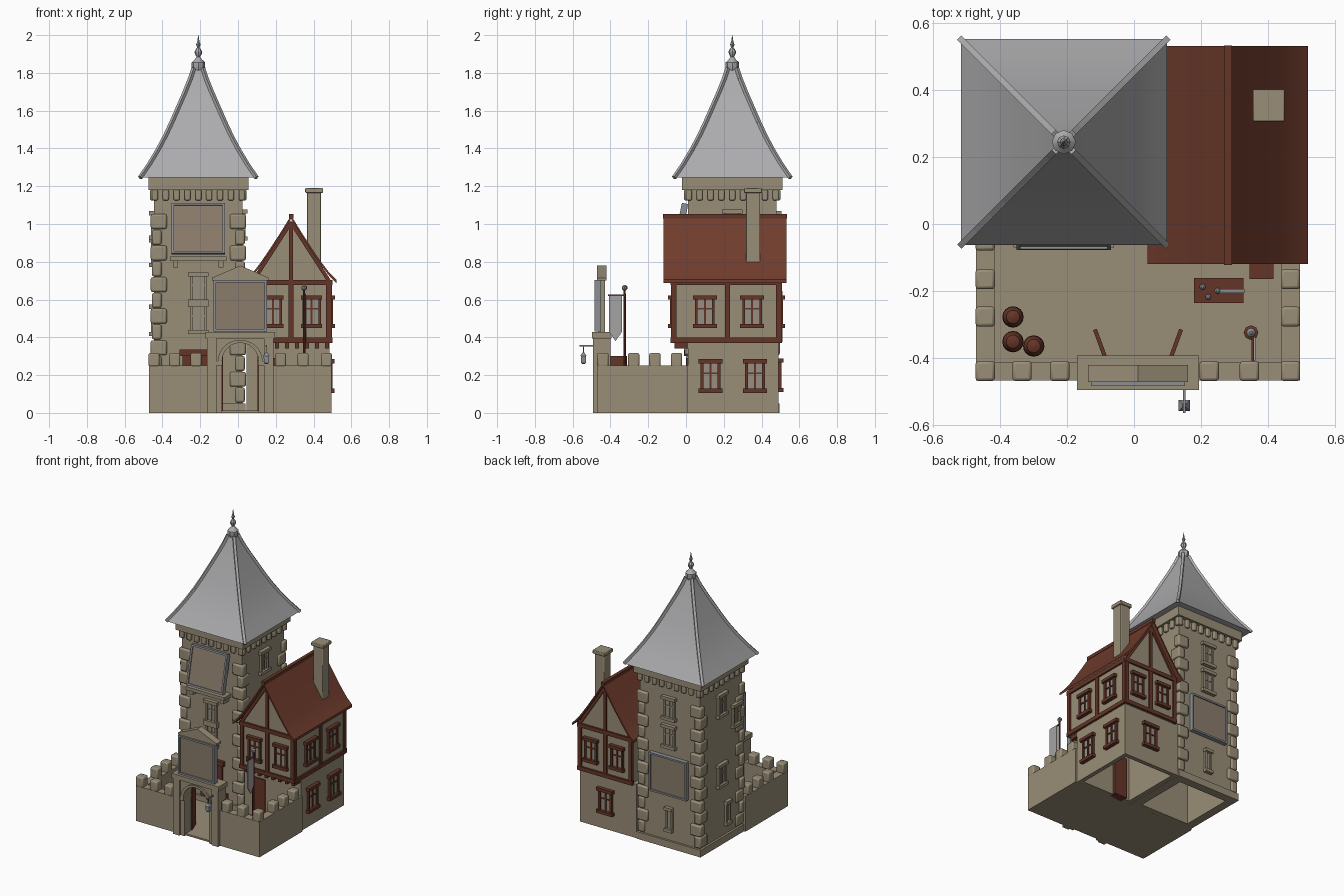
import bpy, bmesh, math
from mathutils import Matrix, Vector

if "Cube" in bpy.data.objects:
    bpy.data.objects.remove(bpy.data.objects["Cube"])


def lin(c):
    c /= 255
    return c / 12.92 if c <= 0.04045 else ((c + 0.055) / 1.055) ** 2.4


def material(name, r, g, b):
    m = bpy.data.materials.new(name)
    m.diffuse_color = (lin(r), lin(g), lin(b), 1)
    m.use_nodes = True
    m.node_tree.nodes["Principled BSDF"].inputs["Base Color"].default_value = m.diffuse_color
    return m


STONE, SLATE, TILE, TIMBER, PANEL, IRON, GLASS, CLOTH = range(8)
MATS = [material("stone", 153, 142, 119), material("grey_slate", 172, 171, 173),
        material("brown_tile", 112, 60, 45), material("timber", 100, 53, 39),
        material("panel", 139, 124, 107), material("iron", 140, 142, 148),
        material("glass", 150, 143, 130), material("cloth", 165, 163, 162)]
I4 = Matrix.Identity(4)


def paint(verts, mi):
    for f in {f for v in verts for f in v.link_faces}:
        f.material_index = mi


def box(bm, x0, x1, y0, y1, z0, z1, mi=STONE, M=I4):
    T = Matrix.Translation(((x0 + x1) / 2, (y0 + y1) / 2, (z0 + z1) / 2))
    S = Matrix.Diagonal((x1 - x0, y1 - y0, z1 - z0, 1))
    paint(bmesh.ops.create_cube(bm, size=1, matrix=M @ T @ S)["verts"], mi)


def beam(bm, a, b, w, mi):
    a, b = Vector(a), Vector(b)
    R = (b - a).to_track_quat('Z', 'Y').to_matrix().to_4x4()
    M = Matrix.Translation((a + b) / 2) @ R @ Matrix.Diagonal((w, w, (b - a).length, 1))
    paint(bmesh.ops.create_cube(bm, size=1, matrix=M)["verts"], mi)


def prism(bm, pts, y0, y1, mi, M=I4):
    """Extrude an x,z outline from y0 to y1."""
    a = [bm.verts.new(M @ Vector((x, y0, z))) for x, z in pts]
    b = [bm.verts.new(M @ Vector((x, y1, z))) for x, z in pts]
    n = len(pts)
    fs = [bm.faces.new(a), bm.faces.new(b[::-1])]
    fs += [bm.faces.new((a[i], b[i], b[(i + 1) % n], a[(i + 1) % n])) for i in range(n)]
    for f in fs:
        f.material_index = mi


def lathe(bm, cx, cy, prof, n, mi, turn=0.0):
    """Rings of (radius, z) around a vertical axis, capped at both ends."""
    rings = [[bm.verts.new((cx + r * math.cos(turn + 2 * math.pi * k / n),
                            cy + r * math.sin(turn + 2 * math.pi * k / n), z))
              for k in range(n)] for r, z in prof]
    fs = [bm.faces.new(rings[0][::-1]), bm.faces.new(rings[-1])]
    for a, b in zip(rings, rings[1:]):
        fs += [bm.faces.new((a[k], a[(k + 1) % n], b[(k + 1) % n], b[k])) for k in range(n)]
    for f in fs:
        f.material_index = mi


def finish(bm, name, bevel=0):
    bmesh.ops.recalc_face_normals(bm, faces=bm.faces)
    me = bpy.data.meshes.new(name)
    bm.to_mesh(me)
    bm.free()
    for m in MATS:
        me.materials.append(m)
    ob = bpy.data.objects.new(name, me)
    bpy.context.collection.objects.link(ob)
    for o in bpy.context.selected_objects:
        o.select_set(False)
    ob.select_set(True)
    bpy.context.view_layer.objects.active = ob
    bpy.ops.object.shade_smooth_by_angle(angle=math.radians(32))
    if bevel:
        mod = ob.modifiers.new("bevel", 'BEVEL')
        mod.width, mod.segments = bevel, 2
    return ob


def wall_frame(x, y, z, deg):
    """Local frame on a wall: x along it, -y outward, z up."""
    return Matrix.Translation((x, y, z)) @ Matrix.Rotation(math.radians(deg), 4, 'Z')


def window(bm, M, w, h, mi, lip=0.02, cross=True):
    t = 0.014
    box(bm, -w, w, -0.006, 0.005, -h, h, GLASS, M)
    for s in (-1, 1):
        box(bm, s * w - t / 2, s * w + t / 2, -0.016, 0.005, -h, h, mi, M)
        box(bm, -w - lip, w + lip, -0.026, 0.005, s * h - 0.011, s * h + 0.011, mi, M)
    if cross:
        box(bm, -0.005, 0.005, -0.012, 0.004, -h, h, mi, M)
        box(bm, -w, w, -0.012, 0.004, h * 0.15, h * 0.15 + 0.008, mi, M)


def sign(bm, M, w, h):
    box(bm, -w, w, -0.012, 0.012, -h, h, PANEL, M)
    for s in (-1, 1):
        box(bm, s * w - 0.006, s * w + 0.006, -0.02, 0.014, -h, h, IRON, M)
        box(bm, -w - 0.006, w + 0.006, -0.02, 0.014, s * h - 0.006, s * h + 0.006, IRON, M)


def hollow(bm, x0, x1, y0, y1, z0, z1, t):
    box(bm, x0, x1, y0, y0 + t, z0, z1)
    box(bm, x0, x1, y1 - t, y1, z0, z1)
    box(bm, x0, x0 + t, y0 + t, y1 - t, z0, z1)
    box(bm, x1 - t, x1, y0 + t, y1 - t, z0, z1)


# Tower walls, plinth and cornice
TX, TY, TH = -0.21, 0.245, 0.235
bm = bmesh.new()
hollow(bm, TX - TH, TX + TH, TY - TH, TY + TH, 0, 1.185, 0.045)
hollow(bm, TX - TH - 0.015, TX + TH + 0.015, TY - TH - 0.015, TY + TH + 0.015, 0, 0.05, 0.05)
box(bm, TX - 0.265, TX + 0.265, TY - 0.265, TY + 0.265, 1.18, 1.245)
finish(bm, "tower_walls")

# Corner stones, alternating long and short, and the dentils below the cornice
bm = bmesh.new()
for row in range(12):
    z = 0.055 + row * 0.0835
    for sx in (-1, 1):
        for sy in (-1, 1):
            lx, ly = (0.085, 0.05) if row % 2 else (0.05, 0.085)
            out = 0.252 if row % 2 else 0.246
            xs = sorted((TX + sx * out, TX + sx * (out - lx)))
            ys = sorted((TY + sy * out, TY + sy * (out - ly)))
            box(bm, *xs, *ys, z, z + 0.079)
finish(bm, "tower_quoins", 0.01)
bm = bmesh.new()
for deg in (0, 90, 180, 270):
    M = Matrix.Translation((TX, TY, 0)) @ Matrix.Rotation(math.radians(deg), 4, 'Z')
    for k in range(9):
        c = (k - 4) * 0.0575
        box(bm, c - 0.016, c + 0.016, -0.255, -0.23, 1.125, 1.182, STONE, M)
finish(bm, "tower_dentils", 0.007)

# Flared four-sided roof with hip ribs
prof = [(0.308, 1.245), (0.26, 1.315), (0.215, 1.39), (0.175, 1.465), (0.14, 1.54),
        (0.105, 1.62), (0.07, 1.7), (0.042, 1.77), (0.024, 1.825)]
bm = bmesh.new()
lathe(bm, TX, TY, [(r * math.sqrt(2), z) for r, z in prof], 4, SLATE, math.pi / 4)
for sx in (-1, 1):
    for sy in (-1, 1):
        P = [(TX + sx * r, TY + sy * r, z) for r, z in prof]
        for a, b in zip(P, P[1:]):
            beam(bm, a, b, 0.018, SLATE)
finish(bm, "tower_roof")
bm = bmesh.new()
lathe(bm, TX, TY, [(0.028, 1.81), (0.036, 1.83), (0.036, 1.855), (0.018, 1.872), (0.009, 1.885),
                   (0.018, 1.9), (0.02, 1.912), (0.012, 1.928), (0.006, 1.935), (0.012, 1.95),
                   (0.006, 1.965), (0.001, 2.0)], 8, SLATE)
finish(bm, "roof_finial")

# Tower windows, slits, hanging panels and door
bm = bmesh.new()
F, B, L, R = TY - TH, TY + TH, TX - TH, TX + TH
for x, y, z, deg in ((TX, F, 0.66, 0), (TX, F, 0.5, 0), (TX, B, 0.985, 180), (TX, B, 0.785, 180),
                     (L, TY, 0.985, -90), (L, 0.08, 0.855, -90), (L, TY, 0.49, -90), (R, TY, 0.995, 90)):
    window(bm, wall_frame(x, y, z, deg), 0.036, 0.072, STONE, 0.018)
for x, y, deg in ((TX, B, 180), (L, 0.18, -90)):
    window(bm, wall_frame(x, y, 0.2, deg), 0.02, 0.075, STONE, 0.01, False)
finish(bm, "tower_windows")
bm = bmesh.new()
sign(bm, wall_frame(TX, -0.03, 0.975, 0) @ Matrix.Rotation(math.radians(-12), 4, 'X'), 0.135, 0.13)
sign(bm, wall_frame(TX, B + 0.01, 0.51, 180), 0.14, 0.13)
box(bm, TX - 0.15, TX + 0.15, -0.07, 0.02, 0.805, 0.828)
for s in (-1, 1):
    box(bm, TX + s * 0.12 - 0.013, TX + s * 0.12 + 0.013, -0.05, 0.02, 0.77, 0.806)
finish(bm, "tower_panels")
bm = bmesh.new()
box(bm, TX - 0.085, TX + 0.085, F - 0.008, F + 0.01, 0, 0.32, TIMBER)
box(bm, TX - 0.1, TX + 0.1, F - 0.02, F, 0.3, 0.335, TIMBER)
box(bm, 0.11, 0.21, 0.002, 0.06, 0.0, 0.29, TIMBER)
finish(bm, "inner_doors")

# House: hollow ground floor, overhanging upper floor and gable
HX0, HX1, HY0, HY1, RX = 0.075, 0.488, -0.07, 0.497, 0.281
bm = bmesh.new()
hollow(bm, 0.045, 0.485, 0.01, 0.49, 0, 0.38, 0.03)
box(bm, HX0, HX1, HY0, HY1, 0.37, 0.71)
prism(bm, [(HX0, 0.7), (HX1, 0.7), (RX, 1.02)], HY0, HY1, STONE)
finish(bm, "house_walls")

# Timber framing with jetty brackets
bm = bmesh.new()
for y in (HY0, HY1):
    for x in (HX0 + 0.008, RX, HX1 - 0.008):
        box(bm, x - 0.013, x + 0.013, y - 0.01, y + 0.01, 0.37, 0.7, TIMBER)
    box(bm, RX - 0.011, RX + 0.011, y - 0.01, y + 0.01, 0.69, 1.0, TIMBER)
    for z in (0.385, 0.69):
        box(bm, HX0 - 0.008, HX1 + 0.008, y - 0.012, y + 0.012, z - 0.014, z + 0.014, TIMBER)
    for s in (-1, 1):
        beam(bm, (RX + s * 0.2, y, 0.7), (RX, y, 1.01), 0.02, TIMBER)
for z in (0.385, 0.69):
    box(bm, HX1 - 0.012, HX1 + 0.012, HY0, HY1, z - 0.014, z + 0.014, TIMBER)
for y in (HY0 + 0.008, 0.22, HY1 - 0.008):
    box(bm, HX1 - 0.01, HX1 + 0.01, y - 0.013, y + 0.013, 0.37, 0.7, TIMBER)
for k in range(8):
    x = 0.1 + k * 0.053
    box(bm, x - 0.01, x + 0.01, -0.06, 0.02, 0.342, 0.372, TIMBER)
finish(bm, "house_timbers")

# House windows
bm = bmesh.new()
for x in (0.185, 0.39):
    window(bm, wall_frame(x, HY0, 0.535, 0), 0.042, 0.075, TIMBER, 0.014)
    window(bm, wall_frame(x, HY1, 0.535, 180), 0.042, 0.075, TIMBER, 0.014)
for y in (0.1, 0.35):
    window(bm, wall_frame(HX1, y, 0.535, 90), 0.045, 0.075, TIMBER, 0.018)
for y in (0.13, 0.365):
    window(bm, wall_frame(0.485, y, 0.195, 90), 0.045, 0.078, TIMBER, 0.018)
window(bm, wall_frame(RX, 0.49, 0.2, 180), 0.045, 0.078, TIMBER, 0.018)
finish(bm, "house_windows")

# House roof, ridge and chimney
half = [(0.06, 0.948), (0.12, 0.856), (0.16, 0.798), (0.2, 0.745), (0.24, 0.705)]
top = [(RX - x, z) for x, z in half[::-1]] + [(RX, 1.045)] + [(RX + x, z) for x, z in half]
bm = bmesh.new()
prism(bm, top + [(x, z - 0.017) for x, z in top[::-1]], -0.12, 0.532, TILE)
box(bm, RX - 0.012, RX + 0.012, -0.122, 0.534, 1.03, 1.054, TIMBER)
finish(bm, "house_roof")
bm = bmesh.new()
box(bm, 0.366, 0.44, 0.317, 0.393, 0.72, 1.17)
box(bm, 0.356, 0.45, 0.307, 0.403, 1.165, 1.19)
finish(bm, "chimney", 0.004)

# Courtyard floor, walls and merlons
bm = bmesh.new()
box(bm, -0.47, 0.49, -0.465, 0.01, 0, 0.012)
for x0, x1, y1 in ((-0.472, -0.417, 0.01), (0.441, 0.496, 0.01), (-0.42, -0.13, -0.413), (0.15, 0.445, -0.413)):
    box(bm, x0, x1, -0.468, y1, 0, 0.25)
finish(bm, "courtyard_walls")
bm = bmesh.new()
spots = [(x, -0.44) for x in (-0.445, -0.335, -0.222, 0.225, 0.345, 0.468)]
spots += [(x, y) for x in (-0.445, 0.468) for y in (-0.33, -0.277, -0.165, -0.05) if y != -0.33]
for x, y in spots:
    box(bm, x - 0.029, x + 0.029, y - 0.03, y + 0.03, 0.245, 0.317)
finish(bm, "merlons", 0.009)

# Arched gatehouse with pilasters, cap and pedimented sign
GX = 0.012
arc = [(math.cos(math.pi * k / 12), math.sin(math.pi * k / 12)) for k in range(13)]
bm = bmesh.new()
hole = [(GX + 0.096 * c, 0.275 + 0.096 * s) for c, s in arc]
rim = [(GX + 0.118 * c, 0.275 + 0.112 * s) for c, s in arc]
prism(bm, [(GX + 0.165, 0), (GX + 0.165, 0.4), (GX - 0.165, 0.4), (GX - 0.165, 0),
           (GX - 0.096, 0)] + hole[::-1] + [(GX + 0.096, 0)], -0.48, -0.405, STONE)
prism(bm, rim + hole[::-1], -0.492, -0.475, STONE)
for s in (-1, 1):
    box(bm, GX + s * 0.15 - 0.025, GX + s * 0.15 + 0.025, -0.492, -0.4, 0, 0.395)
    box(bm, GX + s * 0.11 - 0.015, GX + s * 0.11 + 0.015, -0.488, -0.402, 0.25, 0.275)
box(bm, GX - 0.183, GX + 0.183, -0.497, -0.394, 0.395, 0.428)
box(bm, GX - 0.13, GX + 0.13, -0.462, -0.43, 0.425, 0.71)
prism(bm, [(GX - 0.15, 0.7), (GX + 0.15, 0.7), (GX + 0.15, 0.715), (GX, 0.78), (GX - 0.15, 0.715)],
      -0.472, -0.422, STONE)
sign(bm, wall_frame(GX, -0.464, 0.567, 0), 0.135, 0.13)
finish(bm, "gatehouse")
bm = bmesh.new()
for s in (-1, 1):
    M = wall_frame(GX + s * 0.098, -0.4, 0, 90 - s * 20)
    box(bm, 0, 0.09, -0.006, 0.006, 0.012, 0.3, TIMBER, M)
finish(bm, "gate_doors")

# Lantern on a bracket
bm = bmesh.new()
beam(bm, (0.15, -0.48, 0.355), (0.15, -0.565, 0.355), 0.007, IRON)
beam(bm, (0.15, -0.543, 0.355), (0.15, -0.543, 0.31), 0.004, IRON)
lathe(bm, 0.15, -0.543, [(0.012, 0.26), (0.018, 0.265), (0.02, 0.3), (0.024, 0.302), (0.006, 0.32)], 4, IRON, math.pi / 4)
finish(bm, "lantern")

# Banner pole with hanging cloth
bm = bmesh.new()
lathe(bm, 0.35, -0.325, [(0.022, 0.012), (0.022, 0.04), (0.007, 0.045), (0.006, 0.65)], 8, TIMBER)
lathe(bm, 0.35, -0.325, [(0.004, 0.645), (0.014, 0.655), (0.014, 0.668), (0.004, 0.678)], 8, IRON)
beam(bm, (0.355, -0.32, 0.622), (0.355, -0.412, 0.622), 0.008, TIMBER)
prism(bm, [(-0.035, 0.62), (0.035, 0.62), (0.035, 0.43), (0, 0.38), (-0.035, 0.43)], -0.003, 0.003, CLOTH,
      wall_frame(0.36, -0.373, 0, 90))
finish(bm, "banner")

# Yard furniture: barrels, table with tools, chest
bm = bmesh.new()
for x, y in ((-0.362, -0.278), (-0.362, -0.352), (-0.3, -0.365)):
    lathe(bm, x, y, [(0.024, 0.012), (0.032, 0.05), (0.03, 0.08), (0.02, 0.097), (0.006, 0.103)], 16, TIMBER)
finish(bm, "barrels")
bm = bmesh.new()
box(bm, 0.18, 0.327, -0.236, -0.162, 0.088, 0.1, TIMBER)
for x in (0.19, 0.317):
    for y in (-0.226, -0.172):
        box(bm, x - 0.007, x + 0.007, y - 0.007, y + 0.007, 0.01, 0.09, TIMBER)
beam(bm, (0.245, -0.2, 0.108), (0.33, -0.2, 0.108), 0.012, IRON)
for x, y in ((0.205, -0.188), (0.222, -0.218), (0.25, -0.2)):
    lathe(bm, x, y, [(0.008, 0.1), (0.009, 0.113), (0.004, 0.118)], 8, IRON)
box(bm, 0.345, 0.418, -0.165, -0.11, 0.012, 0.09, TIMBER)
finish(bm, "table_and_chest")
